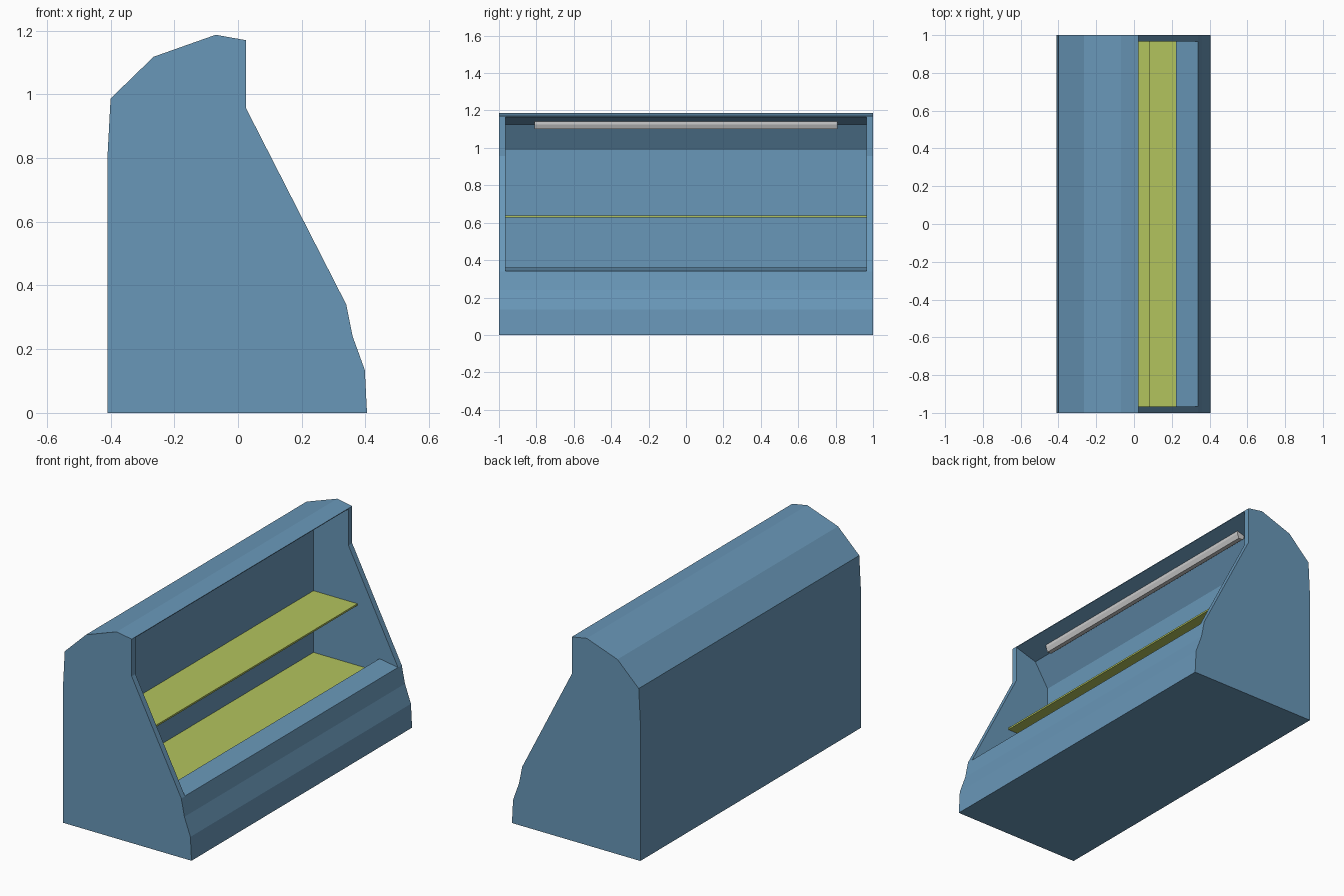
import bpy, bmesh

if "Cube" in bpy.data.objects:
    bpy.data.objects.remove(bpy.data.objects["Cube"])


def material(name, rgb):
    m = bpy.data.materials.new(name)
    m.diffuse_color = (*rgb, 1)
    m.use_nodes = True
    m.node_tree.nodes["Principled BSDF"].inputs["Base Color"].default_value = m.diffuse_color
    return m


def prism(name, profile, half, mat=None):
    """Extrude an (x, z) profile along y from -half to +half."""
    bm = bmesh.new()
    a = [bm.verts.new((x, -half, z)) for x, z in profile]
    b = [bm.verts.new((x, half, z)) for x, z in profile]
    n = len(profile)
    bm.faces.new(a)
    bm.faces.new(b[::-1])
    for i in range(n):
        j = (i + 1) % n
        bm.faces.new((a[i], b[i], b[j], a[j]))
    bmesh.ops.recalc_face_normals(bm, faces=bm.faces)
    me = bpy.data.meshes.new(name)
    bm.to_mesh(me)
    bm.free()
    ob = bpy.data.objects.new(name, me)
    bpy.context.collection.objects.link(ob)
    if mat:
        me.materials.append(mat)
    return ob


def slab(name, x0, x1, z0, z1, half, mat=None):
    return prism(name, [(x0, z0), (x1, z0), (x1, z1), (x0, z1)], half, mat)


blue = material("cabinet_blue", (0.14, 0.31, 0.48))
green = material("shelf_green", (0.45, 0.55, 0.11))

# Cabinet shell with sloping open front
body = prism("cabinet", [
    (-0.41, 0), (0.405, 0), (0.398, 0.135), (0.36, 0.24), (0.34, 0.34),
    (0.025, 0.957), (0.025, 1.17), (-0.07, 1.187), (-0.265, 1.118),
    (-0.40, 0.987), (-0.41, 0.80)], 1.0, blue)

# Display cavity, including the raised front sill and the curved ceiling
cutter = prism("cavity_cutter", [
    (-0.197, 0.28), (0.222, 0.28), (0.222, 0.36), (0.5, 0.315),
    (0.5, 1.166), (0.025, 1.166), (-0.11, 1.125), (-0.197, 0.988)], 0.966, blue)
cutter.hide_render = True
mod = body.modifiers.new("cavity", 'BOOLEAN')
mod.operation = 'DIFFERENCE'
mod.solver = 'EXACT'
mod.object = cutter
bpy.context.view_layer.objects.active = body
bpy.ops.object.modifier_apply(modifier=mod.name)
bpy.data.objects.remove(cutter)

# Lower deck and upper shelf
slab("lower_deck", -0.197, 0.222, 0.276, 0.284, 0.966, green)
slab("upper_shelf", -0.197, 0.082, 0.628, 0.638, 0.966, green)

# Lamp bar under the ceiling
prism("lamp", [(-0.10, 1.14), (-0.10, 1.108), (-0.09, 1.10),
               (-0.065, 1.10), (-0.055, 1.125), (-0.055, 1.142)], 0.81)
